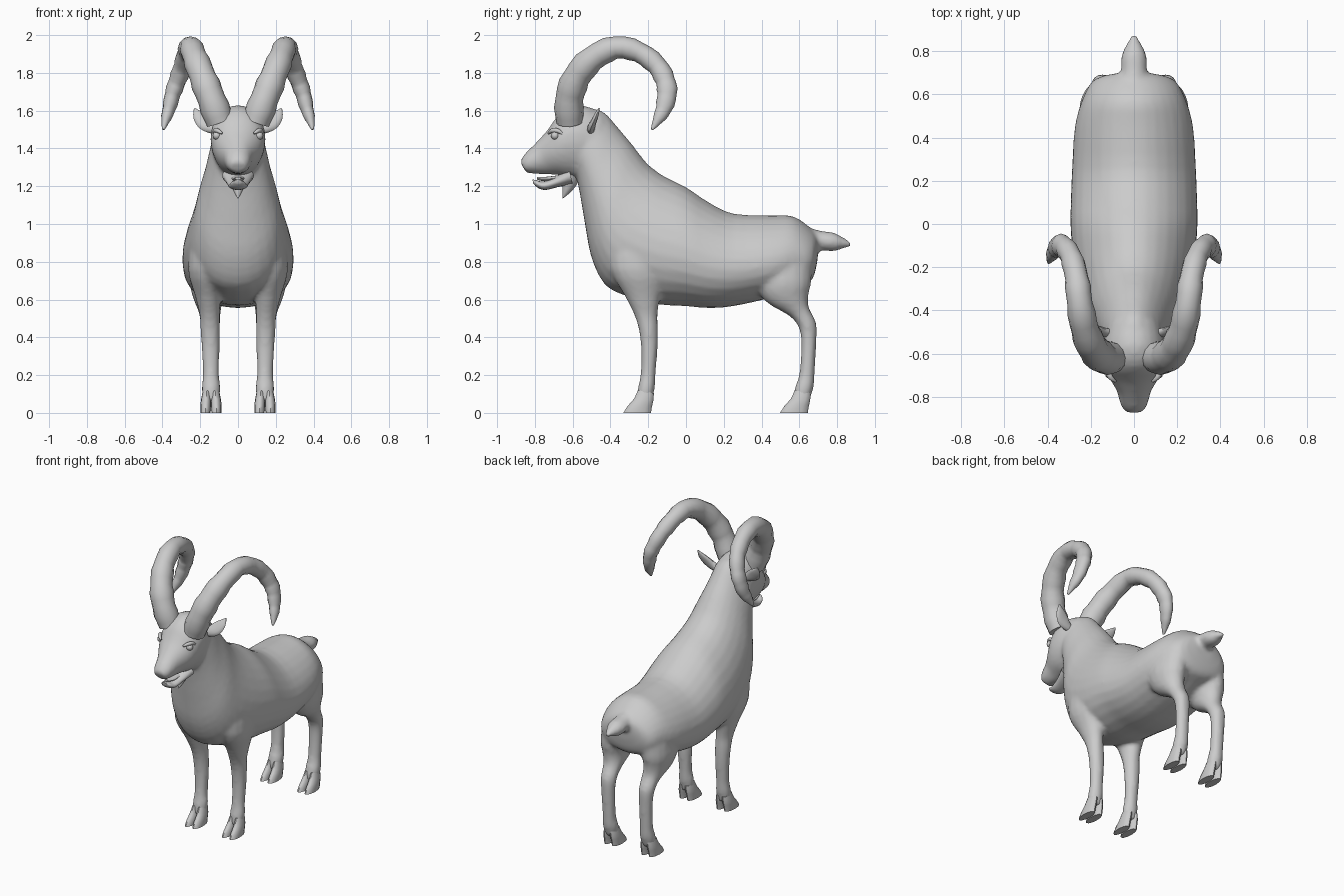
import bpy, bmesh, math
from mathutils import Vector

GREY = bpy.data.materials.new("warm_grey")
GREY.diffuse_color = (0.6, 0.6, 0.6, 1)


def spline(rows, steps):
    """Catmull-Rom interpolation through tuples of numbers."""
    out = []
    for i in range(len(rows) - 1):
        a, b, c, d = rows[max(i - 1, 0)], rows[i], rows[i + 1], rows[min(i + 2, len(rows) - 1)]
        for s in range(steps):
            t = s / steps
            out.append([q + .5 * t * (r - p + t * (2 * p - 5 * q + 4 * r - s2 + t * (3 * (q - r) + s2 - p)))
                        for p, q, r, s2 in zip(a, b, c, d)])
    return out + [list(rows[-1])]


def skin(bm, loops):
    """Join rings of points into a closed tube."""
    rings = [[bm.verts.new(p) for p in loop] for loop in loops]
    n = len(rings[0])
    new = []
    for r, s in zip(rings, rings[1:]):
        for j in range(n):
            k = (j + 1) % n
            new.append(bm.faces.new((r[j], r[k], s[k], s[j])))
    new += [bm.faces.new(rings[0]), bm.faces.new(rings[-1])]
    bmesh.ops.recalc_face_normals(bm, faces=new)


def section_loft(bm, rows, n=20, steps=3, side=1, egg=0.0):
    """Rows: y, z of one edge, y, z of the opposite edge, x centre, half width."""
    loops = []
    for y1, z1, y2, z2, x, w in spline(rows, steps):
        loop = []
        for j in range(n):
            a = math.tau * j / n
            c, s = math.cos(a), math.sin(a)
            f = (1 + s) / 2
            loop.append((side * (x + max(w, .003) * c * (1 - egg * s)),
                         y2 + (y1 - y2) * f, z2 + (z1 - z2) * f))
        loops.append(loop)
    skin(bm, loops)


def path_loft(bm, rows, n=12, side=1):
    """Rows: x, y, z, radius across, radius deep; rings square to the path."""
    pts = [Vector(r[:3]) for r in rows]
    loops = []
    for i, r in enumerate(rows):
        t = (pts[min(i + 1, len(pts) - 1)] - pts[max(i - 1, 0)]).normalized()
        u = Vector((1, 0, 0))
        u = (u - t * u.dot(t)).normalized()
        v = t.cross(u)
        loop = []
        for j in range(n):
            a = math.tau * j / n
            p = pts[i] + u * r[3] * math.cos(a) + v * r[4] * math.sin(a)
            loop.append((side * p.x, p.y, p.z))
        loops.append(loop)
    skin(bm, loops)


def finish(name, bm, angle=50):
    me = bpy.data.meshes.new(name)
    bm.to_mesh(me)
    bm.free()
    me.materials.append(GREY)
    me.polygons.foreach_set("use_smooth", [True] * len(me.polygons))
    me.set_sharp_from_angle(angle=math.radians(angle))
    ob = bpy.data.objects.new(name, me)
    bpy.context.collection.objects.link(ob)
    return ob


# Trunk and neck
bm = bmesh.new()
section_loft(bm, [
    (.705, .92, .695, .80, 0, .06), (.675, .965, .665, .70, 0, .18),
    (.57, 1.04, .58, .66, 0, .235), (.45, 1.045, .45, .61, 0, .27),
    (.25, 1.055, .25, .565, 0, .283), (.12, 1.115, .12, .555, 0, .288),
    (0, 1.195, 0, .565, 0, .29), (-.12, 1.255, -.15, .575, 0, .28),
    (-.20, 1.315, -.32, .62, 0, .26), (-.25, 1.375, -.43, .68, 0, .24),
    (-.30, 1.44, -.50, .82, 0, .215), (-.36, 1.51, -.535, 1.0, 0, .18),
    (-.42, 1.58, -.56, 1.15, 0, .155), (-.47, 1.61, -.58, 1.25, 0, .14)], 28, egg=.18)
# Head with tapering muzzle
section_loft(bm, [
    (-.44, 1.59, -.52, 1.22, 0, .13), (-.56, 1.63, -.58, 1.24, 0, .145),
    (-.66, 1.595, -.64, 1.25, 0, .14), (-.735, 1.495, -.68, 1.26, 0, .115),
    (-.80, 1.425, -.73, 1.262, 0, .08), (-.855, 1.37, -.79, 1.265, 0, .065),
    (-.878, 1.33, -.845, 1.27, 0, .045)], 24, egg=-.08)
# Tail
section_loft(bm, [
    (.62, .99, .62, .84, 0, .07), (.71, .965, .70, .86, 0, .06), (.78, .955, .78, .855, 0, .058),
    (.83, .93, .83, .87, 0, .035), (.88, .90, .88, .88, 0, .008)])
FRONT_LEG = [
    (-.41, .95, -.12, .95, .16, .085), (-.40, .76, -.11, .76, .175, .09),
    (-.325, .62, -.135, .62, .16, .068), (-.275, .52, -.15, .52, .15, .054),
    (-.25, .44, -.148, .44, .147, .052), (-.238, .34, -.15, .34, .145, .048),
    (-.24, .21, -.16, .21, .143, .043), (-.255, .13, -.165, .13, .143, .05),
    (-.26, .06, -.18, .06, .143, .042)]
HIND_LEG = [
    (.38, .88, .67, .88, .13, .10), (.365, .70, .665, .70, .155, .10),
    (.42, .59, .65, .63, .158, .08), (.545, .515, .65, .56, .15, .06),
    (.595, .455, .69, .475, .147, .052), (.61, .37, .69, .37, .145, .047),
    (.60, .21, .682, .21, .143, .043), (.575, .13, .675, .13, .143, .05),
    (.57, .06, .65, .06, .143, .042)]
for side in (1, -1):
    section_loft(bm, FRONT_LEG, 16, side=side)
    section_loft(bm, HIND_LEG, 16, side=side)
body = finish("body", bm)
# Blend the overlapping masses into one skin
mod = body.modifiers.new("blend", 'REMESH')
mod.mode, mod.voxel_size, mod.use_smooth_shade = 'VOXEL', .014, True
mod = body.modifiers.new("relax", 'SMOOTH')
mod.factor, mod.iterations = .5, 5

# Lower jaw, open below the muzzle
bm = bmesh.new()
section_loft(bm, [
    (-.62, 1.30, -.60, 1.21, 0, .085), (-.69, 1.25, -.68, 1.195, 0, .062),
    (-.755, 1.225, -.745, 1.18, 0, .05), (-.79, 1.232, -.785, 1.192, 0, .04),
    (-.812, 1.235, -.81, 1.215, 0, .02)], 16)
finish("lower_jaw", bm)
bm = bmesh.new()
section_loft(bm, [(-.66, 1.26, -.66, 1.235, 0, .035), (-.74, 1.25, -.74, 1.225, 0, .03),
                  (-.79, 1.25, -.79, 1.235, 0, .015)], 12)
finish("tongue", bm)
# Beard
bm = bmesh.new()
section_loft(bm, [
    (-.67, 1.28, -.56, 1.28, 0, .06), (-.655, 1.215, -.575, 1.215, 0, .04),
    (-.655, 1.17, -.61, 1.17, 0, .022), (-.655, 1.135, -.645, 1.14, 0, .003)], 12)
finish("beard", bm)

# Curved horns with stepped growth ridges
HORN = [
    (.095, -.615, 1.54, .075, .073), (.14, -.618, 1.66, .075, .075),
    (.185, -.58, 1.775, .072, .073), (.225, -.495, 1.875, .066, .068),
    (.25, -.37, 1.935, .06, .06), (.265, -.25, 1.91, .055, .055),
    (.29, -.155, 1.84, .05, .053), (.32, -.11, 1.76, .046, .052),
    (.345, -.10, 1.69, .042, .052), (.365, -.118, 1.61, .035, .043),
    (.383, -.15, 1.55, .024, .027), (.395, -.18, 1.50, .006, .006)]
bm = bmesh.new()
rows = spline(HORN, 3)
for i, r in enumerate(rows):
    k = (.97, 1.0, 1.06)[i % 3]
    r[3] *= k
    r[4] *= k
for side in (1, -1):
    path_loft(bm, rows, 12, side)
finish("horns", bm, 40)

# Ears, flat leaves angled up and back
bm = bmesh.new()
EAR = [(.10, -.505, 1.495, .022, .02), (.145, -.50, 1.515, .036, .02),
       (.18, -.49, 1.54, .042, .016), (.21, -.475, 1.575, .03, .012), (.23, -.46, 1.612, .004, .004)]
for side in (1, -1):
    path_loft(bm, spline(EAR, 3), 12, side)
finish("ears", bm)

# Eyes and brow ridges
bm = bmesh.new()
for side in (1, -1):
    res = bmesh.ops.create_uvsphere(bm, u_segments=12, v_segments=8, radius=.022)
    bmesh.ops.translate(bm, verts=res["verts"], vec=(side * .112, -.693, 1.468))
finish("eyes", bm)
bm = bmesh.new()
BROW = [(.085, -.728, 1.48, .006, .006), (.108, -.71, 1.494, .012, .012),
        (.122, -.68, 1.494, .012, .012), (.128, -.65, 1.475, .006, .006)]
for side in (1, -1):
    path_loft(bm, spline(BROW, 3), 8, side)
finish("brows", bm)

# Cloven hooves: two toes for each foot
for name, heel in (("front_hooves", -.185), ("hind_hooves", .645)):
    bm = bmesh.new()
    for side in (1, -1):
        for toe in (-1, 1):
            x = .143 + toe * .026
            section_loft(bm, [
                (heel - .07, .12, heel + .015, .105, x - toe * .004, .022),
                (heel - .09, .075, heel + .012, .065, x, .027),
                (heel - .125, .035, heel + .004, .03, x + toe * .002, .028),
                (heel - .147, 0, heel, 0, x + toe * .003, .027)], 12, 2, side)
    finish(name, bm)
